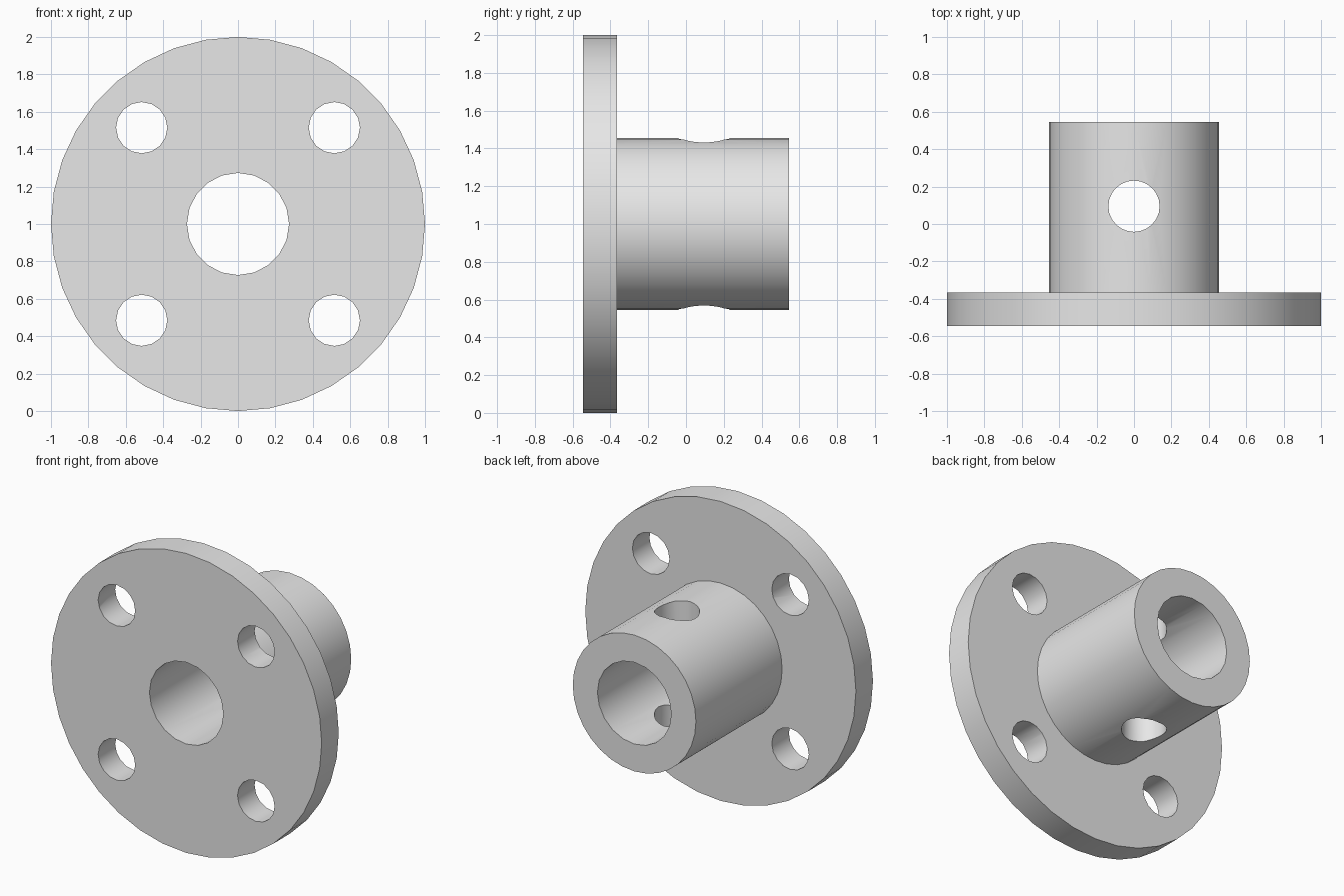
import bpy
from math import pi

cube = bpy.data.objects.get("Cube")
if cube:
    bpy.data.objects.remove(cube, do_unlink=True)

grey = bpy.data.materials.new("plain grey")
grey.use_nodes = True
grey.diffuse_color = (0.8, 0.8, 0.8, 1)
grey.node_tree.nodes["Principled BSDF"].inputs["Base Color"].default_value = grey.diffuse_color

CENTRE_Z = 1.0
FRONT, STEP, BACK = -0.545, -0.365, 0.545
ALONG_Y = (pi / 2, 0, 0)


def cylinder(name, radius, depth, location, sides, rotation=ALONG_Y):
    bpy.ops.mesh.primitive_cylinder_add(vertices=sides, radius=radius, depth=depth,
                                        location=location, rotation=rotation)
    obj = bpy.context.object
    obj.name = name
    obj.data.materials.append(grey)
    return obj


def combine(target, tool, operation):
    """Apply a boolean and remove the tool object."""
    tool.hide_render = True
    mod = target.modifiers.new(operation.lower(), "BOOLEAN")
    mod.operation = operation
    mod.solver = "EXACT"
    mod.object = tool
    bpy.context.view_layer.objects.active = target
    bpy.ops.object.modifier_apply(modifier=mod.name)
    bpy.data.objects.remove(tool, do_unlink=True)


# Round mounting plate with a hub behind it
flange = cylinder("flanged_hub", 1.0, STEP - FRONT, (0, (FRONT + STEP) / 2, CENTRE_Z), 36)
hub_front = STEP - 0.08
hub = cylinder("hub", 0.455, BACK - hub_front, (0, (hub_front + BACK) / 2, CENTRE_Z), 32)
combine(flange, hub, "UNION")

# Shaft bore through the full length
combine(flange, cylinder("bore", 0.273, 2, (0, 0, CENTRE_Z), 20), "DIFFERENCE")

# Four bolt holes through the plate
for sx in (-1, 1):
    for sz in (-1, 1):
        hole = cylinder("bolt_hole", 0.137, 0.4,
                        (0.515 * sx, (FRONT + STEP) / 2, CENTRE_Z + 0.515 * sz), 16)
        combine(flange, hole, "DIFFERENCE")

# Vertical pin hole through both walls of the hub
pin_hole = cylinder("pin_hole", 0.137, 1.4, (0, 0.095, CENTRE_Z), 24, (0, 0, 0))
combine(flange, pin_hole, "DIFFERENCE")

# Smooth round walls with crisp rims
bpy.ops.object.select_all(action="DESELECT")
flange.select_set(True)
bpy.context.view_layer.objects.active = flange
bpy.ops.object.shade_smooth_by_angle(angle=pi / 6)
